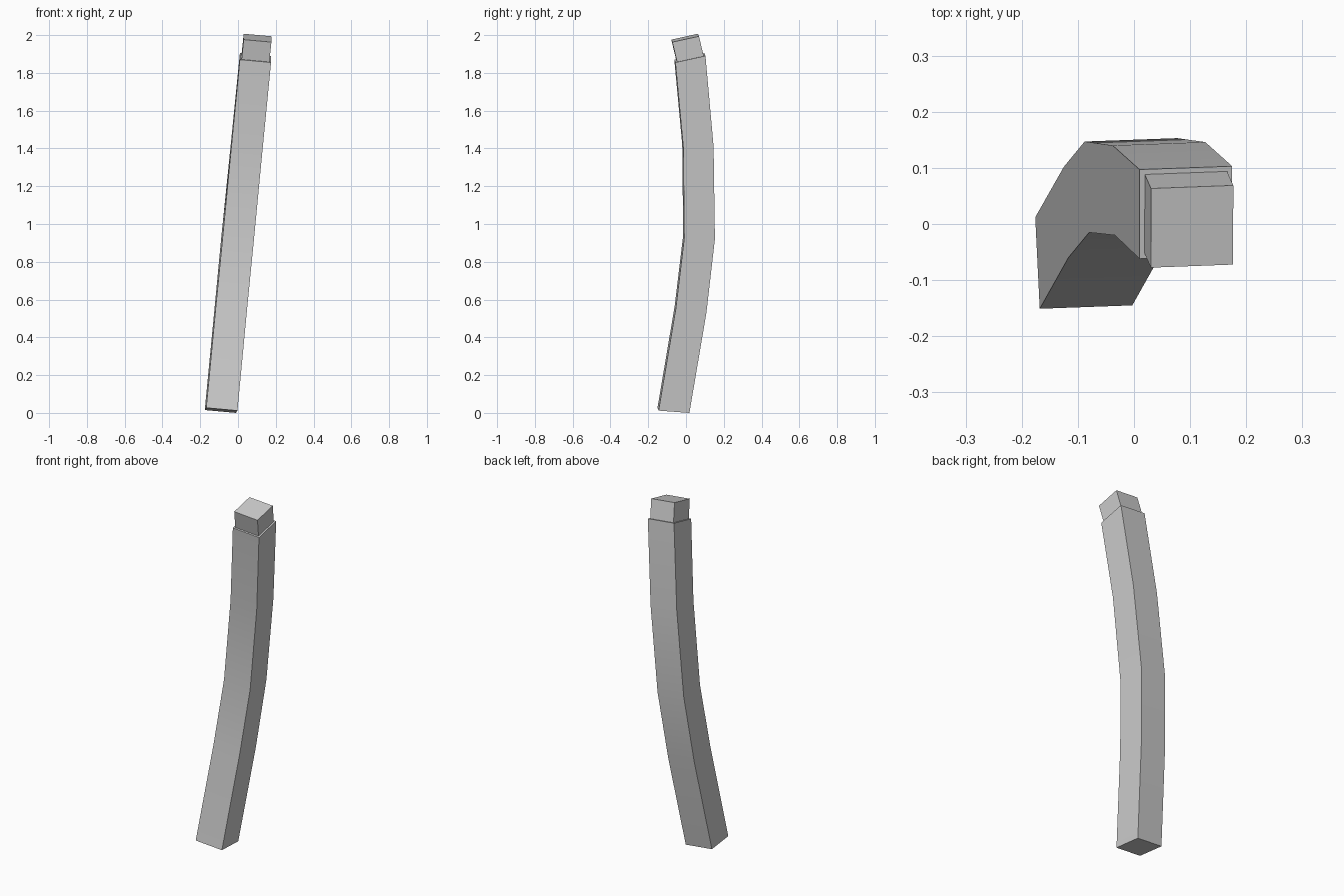
import bpy, bmesh, math
from mathutils import Vector

cube = bpy.data.objects.get("Cube")
if cube:
    bpy.data.objects.remove(cube, do_unlink=True)

# One plain grey for the whole leg
grey = bpy.data.materials.new("plain grey")
grey.use_nodes = True
colour = (0.6, 0.6, 0.6, 1)
grey.diffuse_color = colour
grey.node_tree.nodes["Principled BSDF"].inputs["Base Color"].default_value = colour

# Each station of the curved leg: front corner, and the step to the back corner
across = Vector((0.165, 0.006, -0.015))
stations = [
    ((-0.168, -0.151, 0.027), (-0.008, 0.163, -0.012)),
    ((-0.117, -0.060, 0.565), (-0.008, 0.162, -0.020)),
    ((-0.080, -0.015, 0.940), (-0.008, 0.162, -0.005)),
    ((-0.034, -0.020, 1.420), (-0.004, 0.160, 0.005)),
    ((0.010, -0.062, 1.870), (0.000, 0.159, 0.035)),
]

bm = bmesh.new()
rings = []
for corner, depth in stations:
    corner, depth = Vector(corner), Vector(depth)
    points = (corner, corner + across, corner + across + depth, corner + depth)
    rings.append([bm.verts.new(p) for p in points])

# Long sides and ends
for low, high in zip(rings, rings[1:]):
    for i in range(4):
        j = (i + 1) % 4
        bm.faces.new((low[i], low[j], high[j], high[i]))
bm.faces.new(reversed(rings[0]))
top = bm.faces.new(rings[-1])
bm.normal_update()

# Shoulder and square tenon raised from the top end
bmesh.ops.inset_region(bm, faces=[top], thickness=0.013)
raised = bmesh.ops.extrude_discrete_faces(bm, faces=[top])["faces"][0]
bmesh.ops.translate(bm, verts=raised.verts, vec=Vector((0.011, -0.025, 0.105)))
bmesh.ops.recalc_face_normals(bm, faces=bm.faces)

mesh = bpy.data.meshes.new("curved_leg")
bm.to_mesh(mesh)
bm.free()
mesh.materials.append(grey)
leg = bpy.data.objects.new("curved_leg", mesh)
bpy.context.collection.objects.link(leg)

# Soft shading along the bends, crisp corners
bpy.ops.object.select_all(action="DESELECT")
leg.select_set(True)
bpy.context.view_layer.objects.active = leg
bpy.ops.object.shade_smooth_by_angle(angle=math.radians(30))
